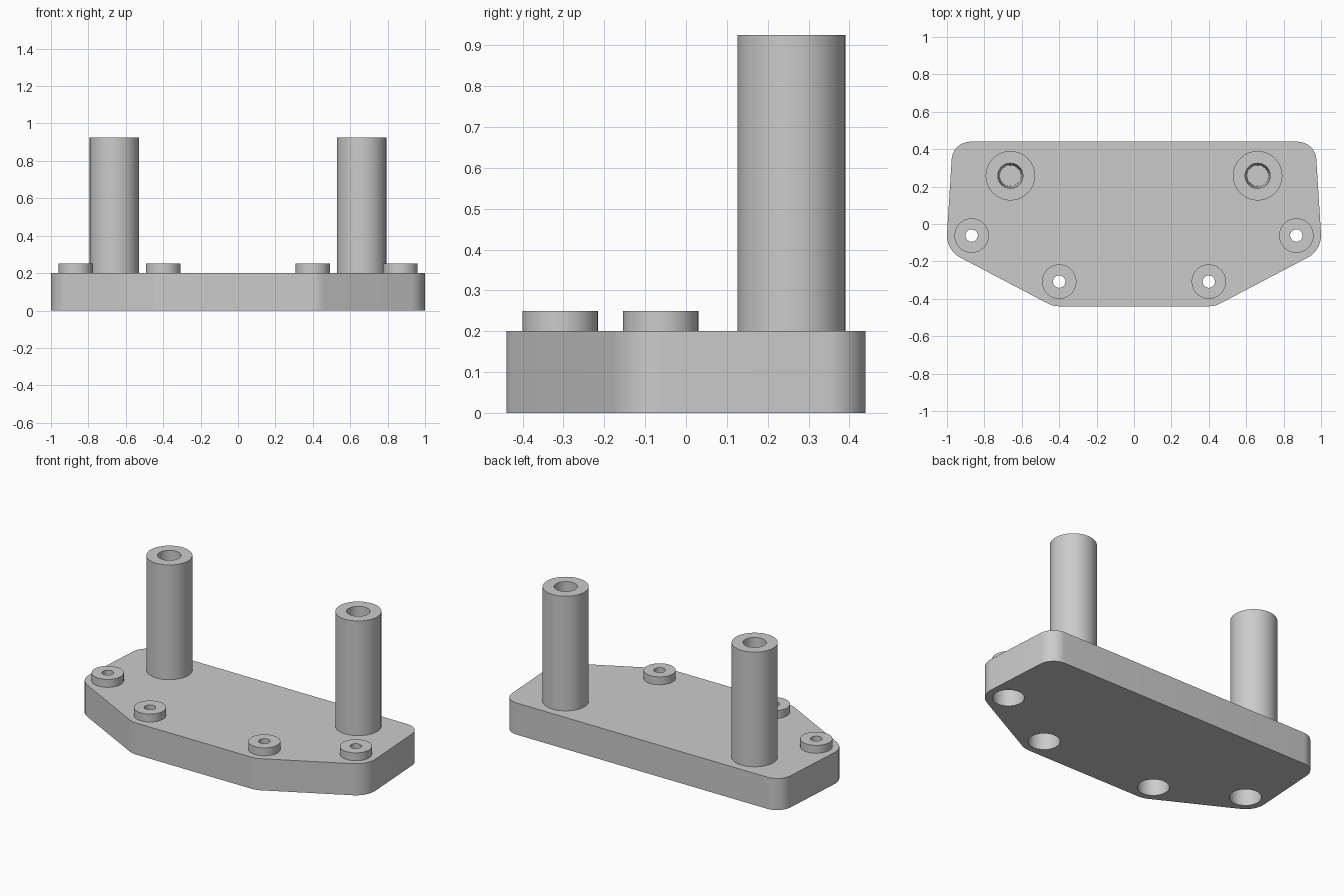
import bpy, bmesh
from math import radians, acos, cos, sin, pi
from mathutils import Vector

cube = bpy.data.objects.get("Cube")
if cube:
    bpy.data.objects.remove(cube, do_unlink=True)

SEGMENTS = 64
PLATE_TOP = 0.2
SCREWS = {"outer": (0.868, -0.062), "front": (0.4, -0.308)}
POST = (0.661, 0.258)

grey = bpy.data.materials.new("plain grey")
grey.use_nodes = True
colour = (0.6, 0.6, 0.6, 1)
grey.diffuse_color = colour
grey.node_tree.nodes["Principled BSDF"].inputs["Base Color"].default_value = colour


def finish(bm, name):
    """Turn a bmesh into a named grey object."""
    bmesh.ops.recalc_face_normals(bm, faces=bm.faces)
    mesh = bpy.data.meshes.new(name)
    bm.to_mesh(mesh)
    bm.free()
    mesh.materials.append(grey)
    obj = bpy.data.objects.new(name, mesh)
    bpy.context.collection.objects.link(obj)
    return obj


def smooth(obj):
    bpy.ops.object.select_all(action="DESELECT")
    obj.select_set(True)
    bpy.context.view_layer.objects.active = obj
    bpy.ops.object.shade_smooth_by_angle(angle=radians(30))


def lathe(name, profile, centre):
    """Revolve (radius, z) points about a vertical axis."""
    bm = bmesh.new()
    verts = [bm.verts.new((r, 0, z)) for r, z in profile]
    edges = [bm.edges.new(pair) for pair in zip(verts, verts[1:])]
    bmesh.ops.spin(bm, geom=verts + edges, cent=(0, 0, 0), axis=(0, 0, 1),
                   angle=2 * pi, steps=SEGMENTS)
    bmesh.ops.remove_doubles(bm, verts=bm.verts, dist=1e-4)
    obj = finish(bm, name)
    obj.location = (*centre, 0)
    return obj


def tangent_angle(a, b):
    """Direction of the outward normal of the line touching two circles."""
    step = Vector((b[0] - a[0], b[1] - a[1], 0))
    heading = Vector((1, 0, 0)).rotation_difference(step).to_euler().z
    return heading - acos((a[2] - b[2]) / step.length)


# Base plate: rounded corners joined by tangent edges, counterclockwise
half = [(*SCREWS["front"], 0.132), (*SCREWS["outer"], 0.132), (0.875, 0.34, 0.1)]
corners = half + [(-x, y, r) for x, y, r in reversed(half)]
bm = bmesh.new()
outline = []
for i, corner in enumerate(corners):
    start = tangent_angle(corners[i - 1], corner)
    sweep = (tangent_angle(corner, corners[(i + 1) % len(corners)]) - start) % (2 * pi)
    x, y, r = corner
    for k in range(13):
        a = start + sweep * k / 12
        outline.append(bm.verts.new((x + r * cos(a), y + r * sin(a), 0)))
base = bm.faces.new(outline)
top = bmesh.ops.extrude_face_region(bm, geom=[base], use_keep_orig=True)["geom"]
bmesh.ops.translate(bm, vec=(0, 0, PLATE_TOP),
                    verts=[v for v in top if isinstance(v, bmesh.types.BMVert)])
plate = finish(bm, "base_plate")

for side, label in ((1, "left"), (-1, "right")):
    for place, (x, y) in SCREWS.items():
        # Screw boss
        centre = (side * x, y)
        smooth(lathe(f"{label}_{place}_boss",
                     [(0.033, PLATE_TOP), (0.033, 0.25), (0.092, 0.25), (0.092, PLATE_TOP)],
                     centre))
        # Screw hole with a wide recess, cut from below
        cutter = lathe("screw_cutter",
                       [(0, -0.1), (0.09, -0.1), (0.09, 0.15), (0.033, 0.15),
                        (0.033, 0.4), (0, 0.4)], centre)
        cutter.hide_render = True
        cut = plate.modifiers.new("screw hole", "BOOLEAN")
        cut.operation = "DIFFERENCE"
        cut.solver = "EXACT"
        cut.object = cutter
        bpy.context.view_layer.objects.active = plate
        bpy.ops.object.modifier_apply(modifier=cut.name)
        bpy.data.objects.remove(cutter, do_unlink=True)

    # Tall post with a tapered blind hole
    smooth(lathe(f"{label}_post",
                 [(0, 0.21), (0.056, 0.21), (0.067, 0.925), (0.132, 0.925), (0.132, PLATE_TOP)],
                 (side * POST[0], POST[1])))

smooth(plate)
